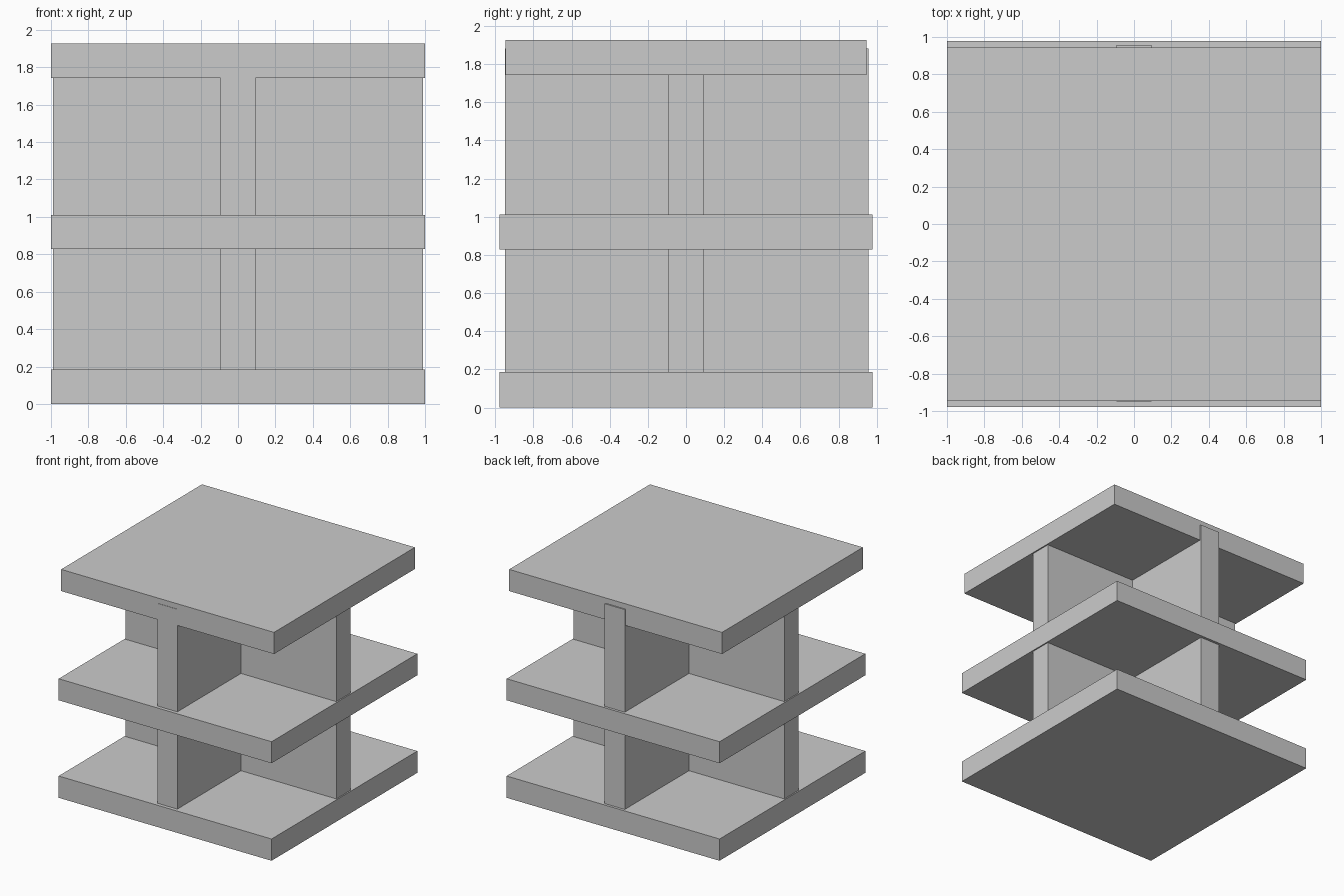
import bpy

# Remove the default cube
default = bpy.data.objects.get("Cube")
if default:
    bpy.data.objects.remove(default, do_unlink=True)

# Single plain grey for the whole piece
GREY = (0.6, 0.6, 0.6, 1.0)
grey = bpy.data.materials.new("plain_grey")
grey.use_nodes = True
grey.diffuse_color = GREY
grey.node_tree.nodes["Principled BSDF"].inputs["Base Color"].default_value = GREY


def box(name, low, high):
    """Flat-faced box spanning two opposite corners."""
    bpy.ops.mesh.primitive_cube_add(
        size=1, location=[(a + b) / 2 for a, b in zip(low, high)])
    obj = bpy.context.object
    obj.name = obj.data.name = name
    obj.scale = [b - a for a, b in zip(low, high)]
    bpy.ops.object.transform_apply(location=False, rotation=False, scale=True)
    obj.data.materials.append(grey)
    return obj


# Three square shelves; the top one is slightly shallower
for name, half_depth, bottom, top in (
        ("bottom_shelf", 0.978, 0.0, 0.185),
        ("middle_shelf", 0.978, 0.828, 1.011),
        ("top_shelf", 0.945, 1.743, 1.927)):
    box(name, (-1, -half_depth, bottom), (1, half_depth, top))

# Crossed upright panels, running up into the top shelf
HALF = 0.094
PANEL_TOP = 1.882
box("side_to_side_panel", (-0.989, -HALF, 0.1), (0.989, HALF, PANEL_TOP))
box("front_to_back_panel", (-HALF, -0.948, 0.1), (HALF, 0.956, PANEL_TOP))
